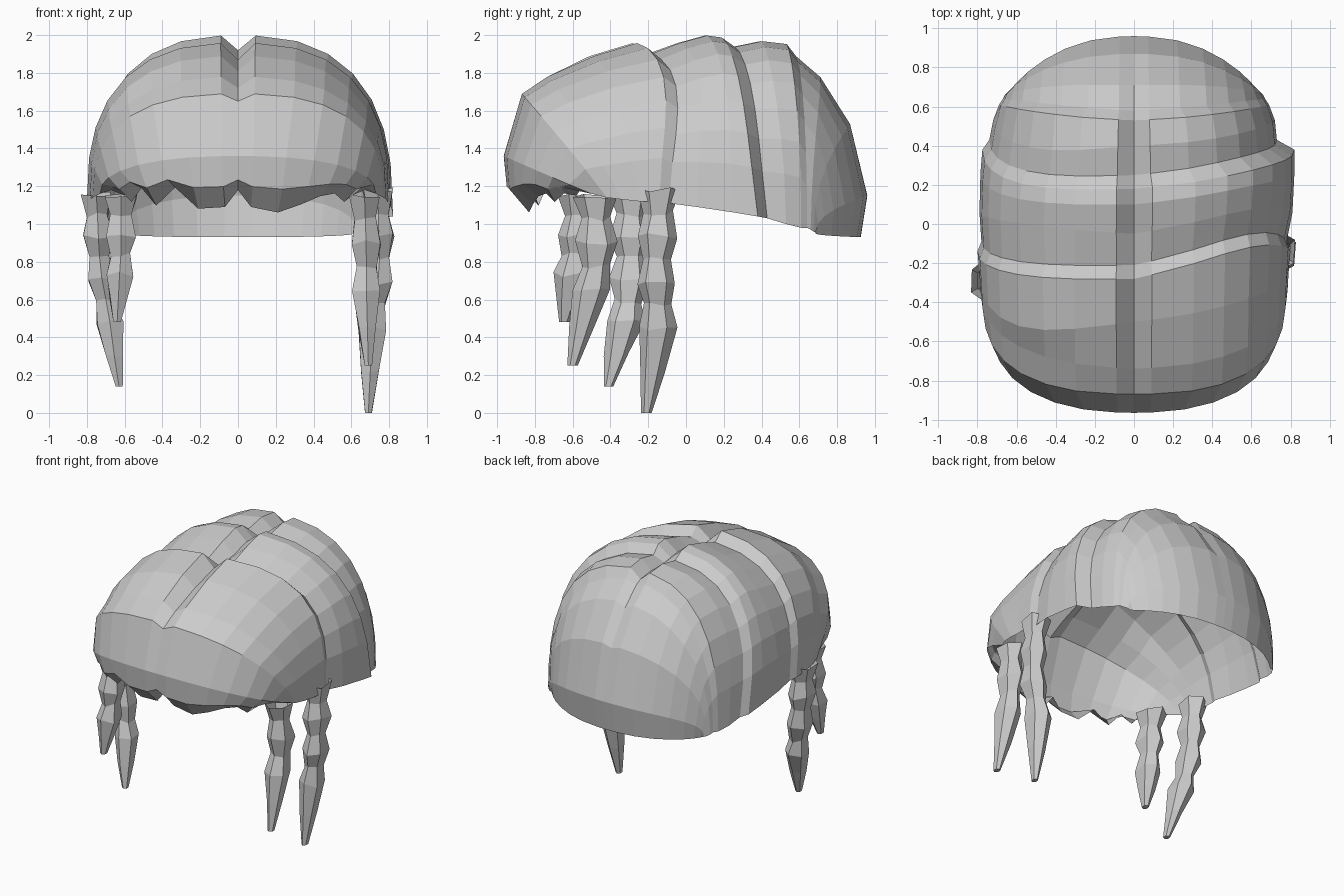
import bpy, bmesh, math, random
from mathutils import Vector

if "Cube" in bpy.data.objects:
    bpy.data.objects.remove(bpy.data.objects["Cube"])

random.seed(4)


def finish(bm, name):
    bmesh.ops.recalc_face_normals(bm, faces=bm.faces[:])
    me = bpy.data.meshes.new(name)
    bm.to_mesh(me)
    bm.free()
    ob = bpy.data.objects.new(name, me)
    bpy.context.collection.objects.link(ob)
    return ob


def skin(bm, rows, closed=False):
    """Bridge consecutive rows of vertices with quads."""
    for a, b in zip(rows, rows[1:]):
        n = len(a)
        for i in range(n if closed else n - 1):
            j = (i + 1) % n
            bm.faces.new((a[i], a[j], b[j], b[i]))


# Hair shell: hood-like arches from the fringe to the nape
# (top y, top z, half width, rim y, rim z, backward bow, parting depth)
arches = [
    (-.84, 1.12, .60, -.58, 1.15, 0, 0),
    (-.95, 1.21, .67, -.56, 1.18, 0, 0),
    (-.965, 1.36, .73, -.50, 1.16, 0, 0),
    (-.87, 1.69, .77, -.42, 1.14, 0, .04),
    (-.74, 1.78, .785, -.34, 1.13, .02, .06),
    (-.50, 1.89, .79, -.25, 1.12, .06, .08),
    (-.28, 1.96, .80, -.14, 1.12, .13, .09),   # first row ends
    (-.21, 1.90, .78, -.09, 1.11, .13, .04),
    (-.05, 1.96, .81, .06, 1.09, .10, .08),
    (.10, 2.00, .82, .26, 1.06, .06, .08),
    (.18, 1.99, .82, .38, 1.04, .05, .08),     # second row ends
    (.25, 1.94, .73, .43, 1.03, .05, .04),
    (.40, 1.97, .72, .53, 1.00, .02, .07),
    (.53, 1.955, .69, .61, .98, .02, .07),     # third row ends
    (.58, 1.89, .67, .64, .98, .02, .03),
    (.71, 1.78, .66, .66, .97, .01, .04),
    (.87, 1.53, .645, .675, .96, 0, .02),
    (.96, 1.15, .63, .685, .955, 0, 0),
    (.925, .93, .61, .685, .95, 0, 0),
]
left_width = {8: .79, 9: .785, 10: .775, 11: .74}   # flatter second row on the left
angles = [4.5, 17, 30, 43, 56, 68, 79, 90]
columns = [-a for a in reversed(angles)] + [0] + angles
zigzag = [0, .02, -.02, .06, -.03, .07, -.04, -.03, .06,
          -.03, -.06, -.02, .02, .03, -.02, .02, 0]

bm = bmesh.new()
rows = []
for k, (yt, zt, xb, yb, zb, bow, part) in enumerate(arches):
    row = []
    for c, deg in enumerate(columns):
        t = math.radians(abs(deg))
        w = left_width.get(k, xb) if deg < 0 else xb
        e = .78 if 2 < k < 14 else .85            # boxier shoulders over the crown
        s = math.sin(t) ** (.85 if c in (7, 9) else e)
        h = max(0, math.cos(t)) ** e
        hy = max(0, math.cos(t)) ** (.83 if k < 12 else 1.2 if k < 15 else 1.8)
        x = math.copysign(w * s, deg)
        y = yb + (yt - yb) * hy + bow * math.sin(2 * t)
        z = zb + (zt - zb) * h
        if deg == 0:
            z -= part
        if deg < 0 and 4 < k < 13:
            y -= (.14 if k < 8 else .07) * math.sin(2 * t)
        if k < 2:
            z += zigzag[c] * (1 - .6 * k)
        row.append(bm.verts.new((x, y, z)))
    rows.append(row)
skin(bm, rows)
finish(bm, "hair_shell")


# Braids: knobbly six-sided tubes tapering to a blunt tip
def braid(name, path, knots, tip_share=.35, sides=6):
    pts = [Vector(p) for p in path]
    top, tip = pts[0].z, pts[-1].z

    def centre(z):
        for a, b in zip(pts, pts[1:]):
            if z >= b.z - 1e-6:
                return a.lerp(b, (a.z - z) / (a.z - b.z))
        return pts[-1].copy()

    bm = bmesh.new()
    rows = []
    for i in range(knots + 1):
        f = i / knots * (1 - tip_share)
        c = centre(top + (tip - top) * f)
        r = (.112 if i % 2 == 0 else .078) * (1 - .2 * f)
        rows.append((c, r))
    rows.append((pts[-1].lerp(rows[-1][0], .5), .064))
    rows.append((pts[-1], .026))
    rings = []
    for i, (c, r) in enumerate(rows):
        ring = []
        for j in range(sides):
            a = 2 * math.pi * (j + .5) / sides
            q = r * random.uniform(.95, 1.1)
            dz = random.uniform(-.015, .015) if i < len(rows) - 1 else 0
            ring.append(bm.verts.new((c.x + .8 * q * math.cos(a),
                                      c.y + q * math.sin(a), c.z + dz)))
        rings.append(ring)
    skin(bm, rings, closed=True)
    bm.faces.new(rings[-1])
    finish(bm, name)


braid("right_front_braid", [(.67, -.48, 1.15), (.68, -.47, .83), (.68, -.51, .6), (.69, -.60, .25)], 4, .45)
braid("right_rear_braid", [(.74, -.14, 1.18), (.75, -.16, .77), (.71, -.15, .45), (.69, -.21, 0)], 6, .38)
braid("left_front_braid", [(-.62, -.56, 1.15), (-.62, -.58, .85), (-.64, -.645, .48)], 4, .38)
braid("left_rear_braid", [(-.75, -.29, 1.16), (-.73, -.29, .75), (-.68, -.32, .48), (-.63, -.41, .14)], 6, .33)
